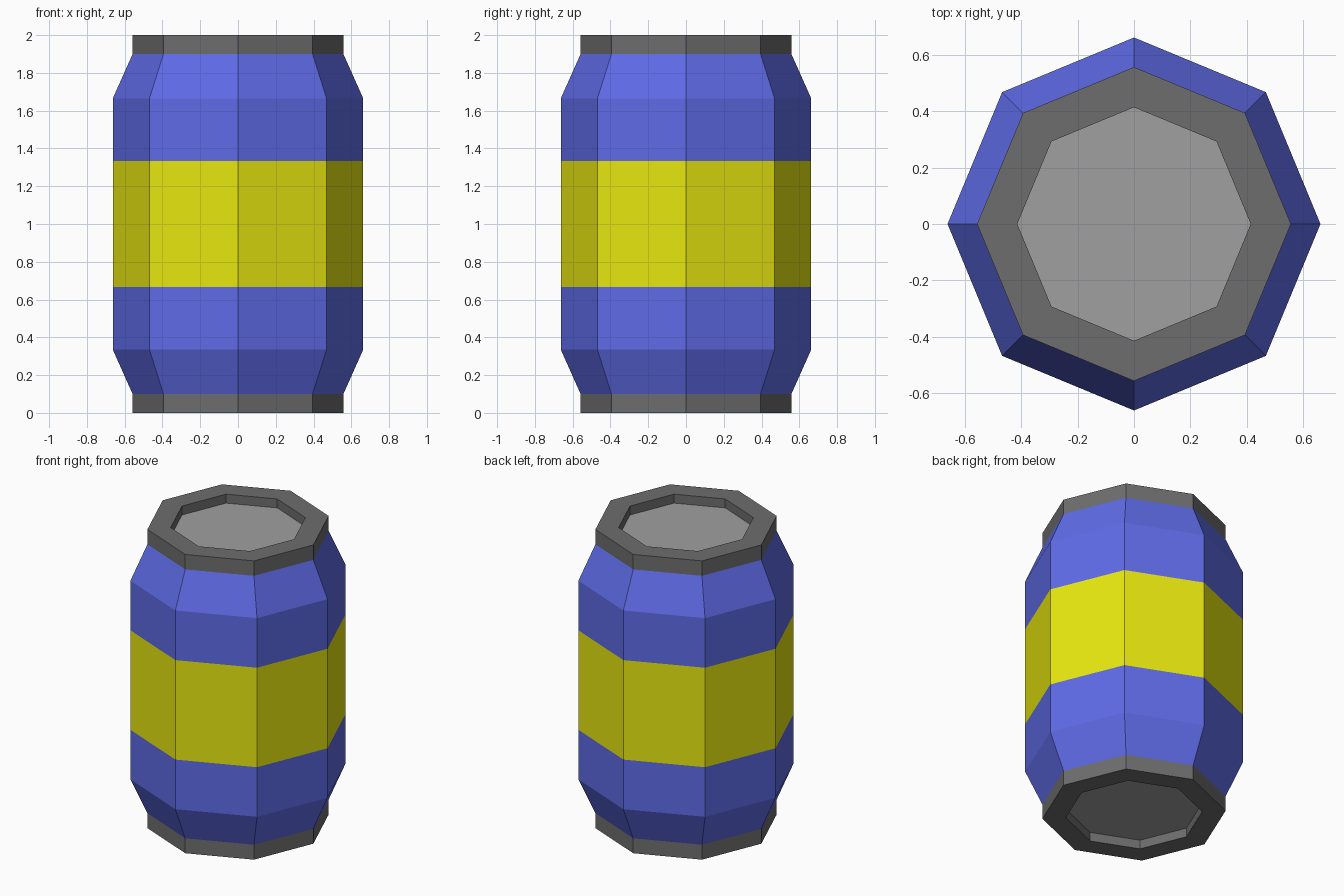
import bpy
import bmesh
import math

if "Cube" in bpy.data.objects:
    bpy.data.objects.remove(bpy.data.objects["Cube"])

SIDES = 8
R_BODY, R_RIM, R_LID = 0.663, 0.558, 0.415
RIM_H, SHOULDER, BAND, RECESS = 0.10, 0.335, 0.667, 0.06


def material(name, color):
    m = bpy.data.materials.new(name)
    m.diffuse_color = (*color, 1.0)
    m.use_nodes = True
    m.node_tree.nodes["Principled BSDF"].inputs["Base Color"].default_value = m.diffuse_color
    return m


blue = material("blue_paint", (0.114, 0.148, 0.80))
yellow = material("yellow_paint", (0.80, 0.80, 0.005))
dark_grey = material("dark_grey_metal", (0.153, 0.153, 0.153))
light_grey = material("light_grey_metal", (0.35, 0.35, 0.35))


def finish(name, bm, mat):
    mesh = bpy.data.meshes.new(name)
    bm.to_mesh(mesh)
    bm.free()
    mesh.materials.append(mat)
    obj = bpy.data.objects.new(name, mesh)
    bpy.context.collection.objects.link(obj)


def ring(bm, radius, z):
    step = 2 * math.pi / SIDES
    return [bm.verts.new((radius * math.cos(i * step), radius * math.sin(i * step), z))
            for i in range(SIDES)]


def lathe(name, profile, mat):
    """Spin an open (radius, z) profile into flat-sided bands."""
    bm = bmesh.new()
    rings = [ring(bm, r, z) for r, z in profile]
    for a, b in zip(rings, rings[1:]):
        for i in range(SIDES):
            j = (i + 1) % SIDES
            bm.faces.new((a[i], a[j], b[j], b[i]))
    finish(name, bm, mat)


def disc(name, z, up, mat):
    bm = bmesh.new()
    verts = ring(bm, R_LID, z)
    bm.faces.new(verts if up else verts[::-1])
    finish(name, bm, mat)


def flip(profile):
    """Mirror a profile about mid height, keeping faces outward."""
    return [(r, 2.0 - z) for r, z in reversed(profile)]


# Painted body halves and the band between them
lower = [(R_RIM, RIM_H), (R_BODY, SHOULDER), (R_BODY, BAND)]
lathe("lower_body", lower, blue)
lathe("middle_band", [(R_BODY, BAND), (R_BODY, 2.0 - BAND)], yellow)
lathe("upper_body", flip(lower), blue)

# Rims with their recess walls
rim = [(R_LID, RECESS), (R_LID, 0.0), (R_RIM, 0.0), (R_RIM, RIM_H)]
lathe("bottom_rim", rim, dark_grey)
lathe("top_rim", flip(rim), dark_grey)

# Sunken end plates
disc("bottom_plate", RECESS, False, light_grey)
disc("top_plate", 2.0 - RECESS, True, light_grey)
